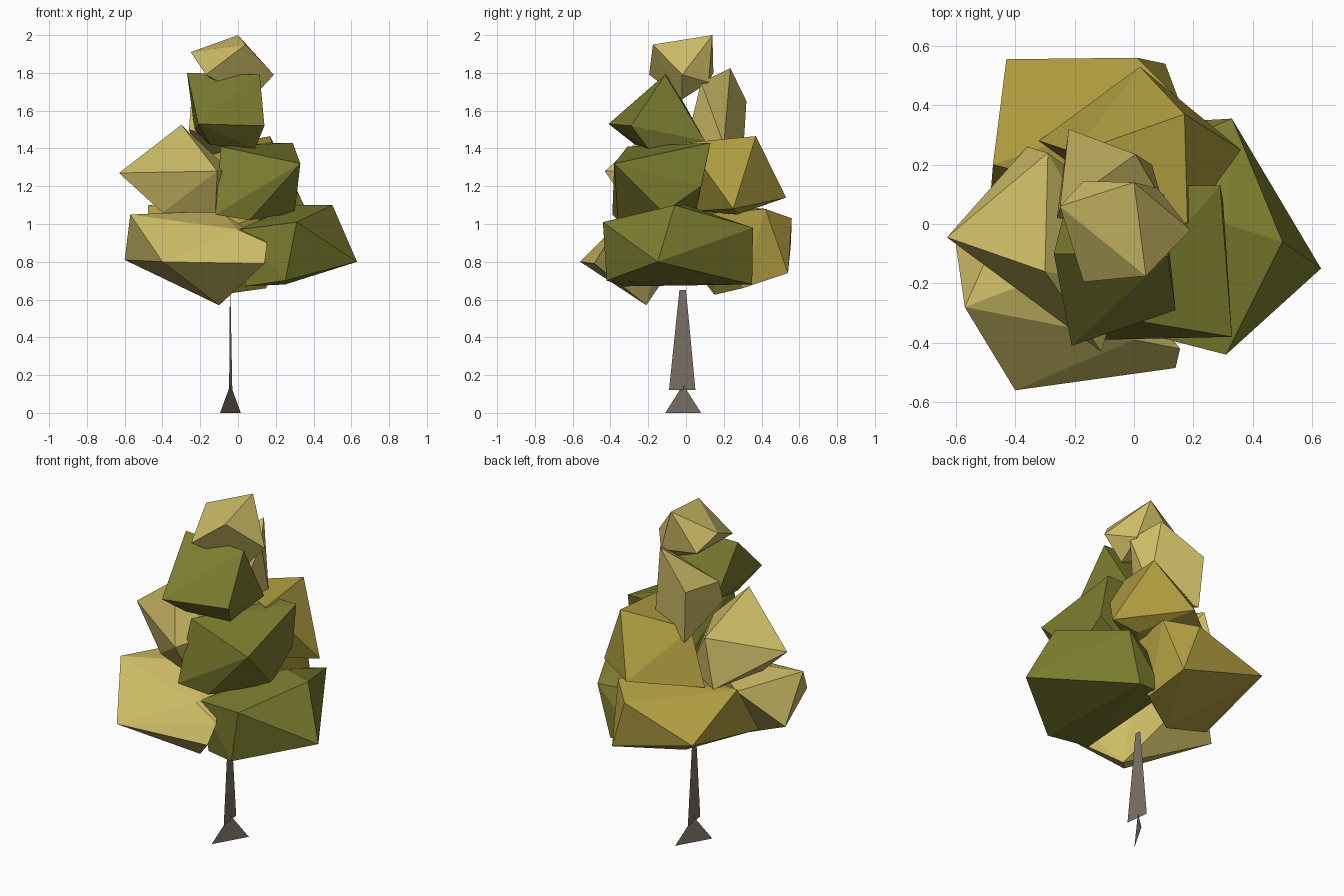
import bpy, bmesh


def material(name, rgb):
    m = bpy.data.materials.new(name)
    m.diffuse_color = (*rgb, 1)
    return m


TAN = material("tan_leaf", (0.62, 0.51, 0.135))
OLIVE = material("olive_leaf", (0.42, 0.33, 0.05))
GREEN = material("green_leaf", (0.20, 0.205, 0.028))
BARK = material("bark", (0.20, 0.165, 0.13))


def finish(bm, name, mat):
    mesh = bpy.data.meshes.new(name)
    bm.to_mesh(mesh)
    bm.free()
    mesh.materials.append(mat)
    ob = bpy.data.objects.new(name, mesh)
    bpy.context.collection.objects.link(ob)
    return ob


def clump(name, mat, *corners):
    """Faceted leaf clump: the convex hull of a few corner points."""
    bm = bmesh.new()
    for c in corners:
        bm.verts.new(c)
    res = bmesh.ops.convex_hull(bm, input=bm.verts[:])
    inner = [v for v in res["geom_interior"] if isinstance(v, bmesh.types.BMVert)]
    bmesh.ops.delete(bm, geom=inner, context='VERTS')
    bmesh.ops.recalc_face_normals(bm, faces=bm.faces[:])
    return finish(bm, name, mat)


def plate(name, mat, *corners):
    """Single flat sheet."""
    bm = bmesh.new()
    bm.faces.new([bm.verts.new(c) for c in corners])
    return finish(bm, name, mat)


# Trunk: flat tapering sheet standing on a flat triangular foot
plate("trunk", BARK, (-.03, -.09, .12), (-.047, .05, .12),
      (-.043, .0, .65), (-.04, -.035, .65))
plate("trunk_foot", BARK, (-.095, -.11, 0), (.015, .08, 0), (-.04, -.015, .15))

# Lower tier of leaves
clump("lower_front_leaves", TAN,
      (-.57, -.28, 1.05), (-.60, -.07, .81), (-.40, -.56, .80),
      (-.10, -.21, .57), (.14, -.485, .79), (.155, -.42, .90),
      (0, -.39, .97), (-.10, -.10, 1.07), (-.40, .10, 1.03))
clump("lower_right_leaves", GREEN,
      (.31, -.44, 1.01), (.50, -.06, 1.10), (.31, 0, 1.10),
      (.63, -.15, .80), (.25, -.42, .70), (.33, .355, .98),
      (.25, .35, .68), (.07, .34, .69), (.04, -.33, .67),
      (.0, -.36, .97), (.08, .25, .95))
clump("lower_back_leaves", OLIVE,
      (-.43, .555, .89), (.01, .56, 1.03), (.105, .54, .74),
      (.15, .42, 1.08), (-.475, .20, 1.10), (-.49, .02, .80),
      (-.10, .15, .625), (.15, .30, .66), (.12, .05, 1.05))

# Middle tier
clump("middle_left_leaves", TAN,
      (-.30, -.16, 1.525), (-.29, .24, 1.37), (-.63, -.045, 1.27),
      (-.11, -.43, 1.28), (-.40, -.15, 1.06), (-.12, -.28, 1.06),
      (-.36, .26, 1.09), (-.04, -.20, 1.28), (-.10, .10, 1.10))
clump("middle_front_leaves", GREEN,
      (-.09, -.31, 1.41), (.33, -.38, 1.32), (.29, .13, 1.43),
      (.18, .13, 1.43), (.30, -.12, 1.06), (-.12, -.39, 1.05),
      (.06, -.36, 1.02), (.30, .08, 1.20), (.0, .05, 1.05))
clump("middle_back_leaves", OLIVE,
      (.17, .37, 1.465), (.02, .53, 1.14), (.36, .25, 1.08),
      (.18, 0, 1.43), (-.32, .28, 1.10), (-.20, .24, 1.40),
      (.20, .27, 1.05), (0, .05, 1.07))

# Upper tier
clump("upper_front_leaves", GREEN,
      (-.27, -.10, 1.80), (.115, -.11, 1.79), (.14, -.29, 1.52),
      (-.21, -.41, 1.53), (.09, -.20, 1.40), (-.15, -.27, 1.42),
      (.10, .10, 1.44), (-.23, .06, 1.50))
clump("upper_back_leaves", TAN,
      (.005, .235, 1.825), (-.22, .32, 1.65), (.095, .08, 1.75),
      (.06, .20, 1.42), (-.20, .30, 1.34), (-.26, .02, 1.50),
      (-.25, .05, 1.62), (0, 0, 1.42))

# Crown
clump("crown_leaves", TAN,
      (0, .14, 2.0), (-.25, .06, 1.91), (.04, -.175, 1.95),
      (.19, -.02, 1.79), (-.17, -.195, 1.79), (-.17, .145, 1.80),
      (-.09, .02, 1.73), (.07, -.02, 1.66), (.08, .12, 1.75))
